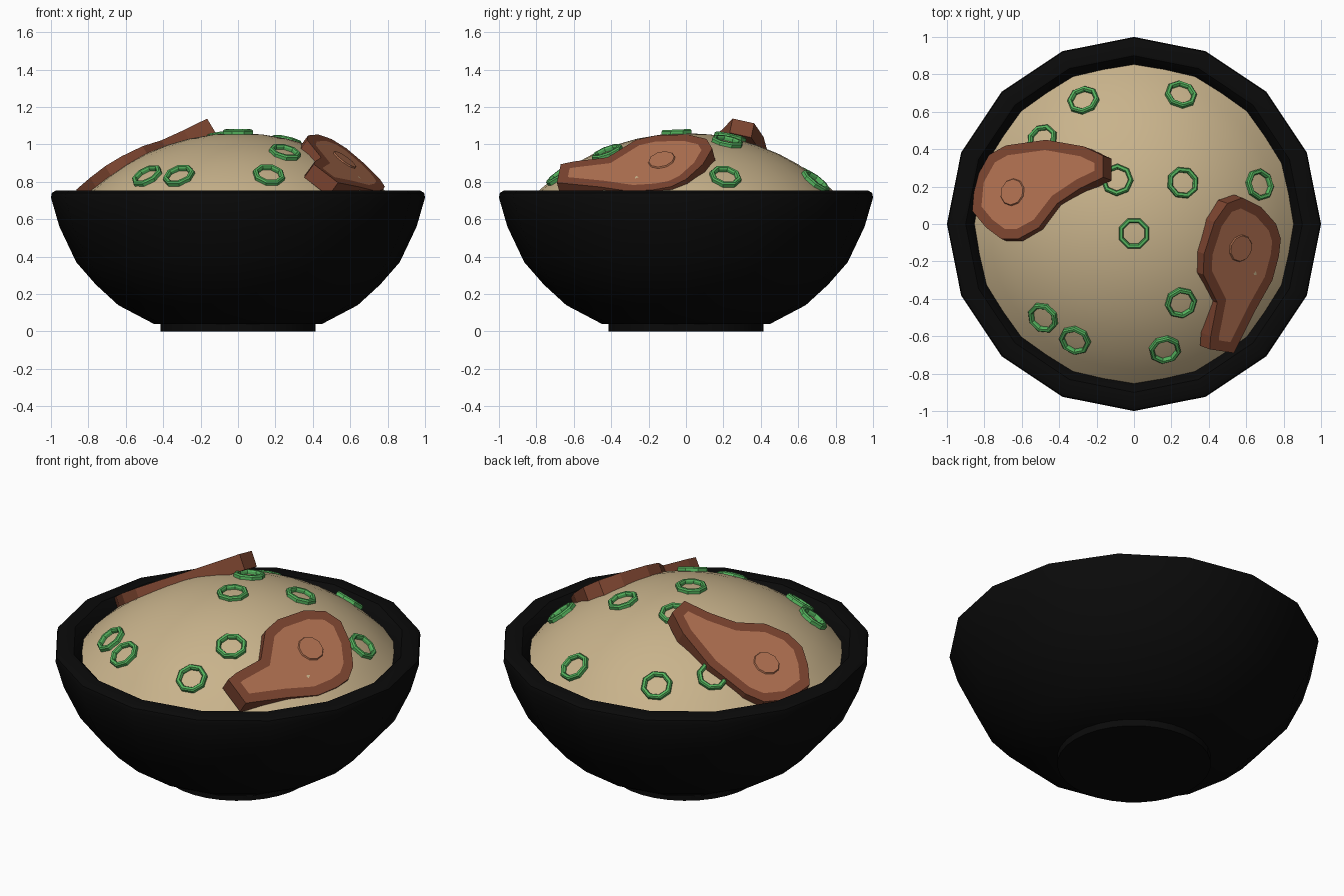
import bpy, bmesh, math
from mathutils import Vector

if "Cube" in bpy.data.objects:
    bpy.data.objects.remove(bpy.data.objects["Cube"])


def mat(name, rgb):
    m = bpy.data.materials.new(name)
    m.diffuse_color = (*rgb, 1)
    m.use_nodes = True
    m.node_tree.nodes["Principled BSDF"].inputs["Base Color"].default_value = m.diffuse_color
    return m


BLACK = mat("black_glaze", (0.003, 0.003, 0.003))
BROTH = mat("tan_filling", (0.58, 0.45, 0.26))
CRUST = mat("brown_crust", (0.20, 0.058, 0.029))
MEAT = mat("light_meat", (0.44, 0.165, 0.082))
GREEN = mat("onion_green", (0.09, 0.45, 0.11))

DOME_TOP, DOME_R = 1.06, 1.16


def dome_z(r):
    return DOME_TOP - DOME_R + math.sqrt(DOME_R ** 2 - r * r)


def finish(name, bm, mats, smooth=None):
    bmesh.ops.recalc_face_normals(bm, faces=bm.faces)
    me = bpy.data.meshes.new(name)
    bm.to_mesh(me)
    bm.free()
    ob = bpy.data.objects.new(name, me)
    bpy.context.collection.objects.link(ob)
    for m in mats:
        me.materials.append(m)
    if smooth:
        bpy.ops.object.select_all(action='DESELECT')
        ob.select_set(True)
        bpy.context.view_layer.objects.active = ob
        bpy.ops.object.shade_smooth_by_angle(angle=math.radians(smooth))
    return ob


def lathe(name, profile, n, material, smooth=None, closed=False, phase=0.0):
    """Revolve (radius, z) points about z; radius 0 becomes a pole."""
    bm = bmesh.new()
    rings = []
    for r, z in profile:
        if r == 0:
            rings.append([bm.verts.new((0, 0, z))] * n)
        else:
            rings.append([bm.verts.new((r * math.cos(2 * math.pi * i / n + phase),
                                        r * math.sin(2 * math.pi * i / n + phase), z))
                          for i in range(n)])
    pairs = list(zip(rings, rings[1:]))
    if closed:
        pairs.append((rings[-1], rings[0]))
    for a, b in pairs:
        for i in range(n):
            j = (i + 1) % n
            vs = list(dict.fromkeys((a[i], a[j], b[j], b[i])))
            bm.faces.new(vs)
    return finish(name, bm, [material], smooth)


# Bowl: outer curve, thick rim and inner wall
lathe("bowl", [(0, 0.04), (0.45, 0.04), (0.64, 0.14), (0.76, 0.25), (0.865, 0.37),
               (0.955, 0.56), (1.0, 0.715), (0.995, 0.74), (0.975, 0.752), (0.90, 0.752),
               (0.87, 0.72), (0.845, 0.67), (0.80, 0.56), (0.62, 0.32), (0, 0.2)],
      16, BLACK, 40)
lathe("foot", [(0, 0), (0.415, 0), (0.415, 0.06), (0, 0.06)], 32, BLACK, 40)

# Domed filling
radii = [0, 0.13, 0.26, 0.38, 0.5, 0.6, 0.7, 0.78, 0.86]
lathe("filling", [(r, dome_z(r)) for r in radii], 32, BROTH, 40)


# Meat slices: outline seen from above, laid on the plane z = z0 + gx*x + gy*y
def slice_of_meat(name, outline, z0, gx, gy, bone, t=0.09):
    bm = bmesh.new()
    nrm = Vector((-gx, -gy, 1)).normalized()
    on = lambda x, y: Vector((x, y, z0 + gx * x + gy * y))
    top = [bm.verts.new(on(x, y)) for x, y in outline]
    low = [bm.verts.new(v.co - nrm * t) for v in top]
    n = len(top)
    face = bm.faces.new(top)
    bm.faces.new(low[::-1])
    for i in range(n):
        j = (i + 1) % n
        bm.faces.new((top[i], low[i], low[j], top[j]))
    bmesh.ops.recalc_face_normals(bm, faces=bm.faces)
    # lighter centre inset in the crust
    bmesh.ops.inset_region(bm, faces=[face], thickness=0.055, use_even_offset=True)
    face.material_index = 1
    finish(name, bm, [CRUST, MEAT])
    # small round bone plate
    bm = bmesh.new()
    bmesh.ops.create_cone(bm, cap_ends=True, segments=10, radius1=0.075, radius2=0.07, depth=0.008)
    ob = finish(name + "_bone", bm, [MEAT])
    ob.location = on(*bone) + nrm * 0.003
    ob.rotation_euler = nrm.to_track_quat('Z', 'Y').to_euler()


slice_of_meat("right_meat",
              [(0.58, 0.14), (0.68, 0.09), (0.76, 0.0), (0.785, -0.08), (0.775, -0.17),
               (0.74, -0.30), (0.65, -0.46), (0.535, -0.69), (0.405, -0.67), (0.41, -0.60),
               (0.445, -0.42), (0.37, -0.27), (0.375, -0.16), (0.43, 0.01), (0.50, 0.11)],
              1.06 + 0.72 * 0.38 + 0.26 * 0.10, -0.72, 0.26, (0.57, -0.13))
slice_of_meat("left_meat",
              [(-0.165, 0.365), (-0.165, 0.25), (-0.29, 0.19), (-0.41, 0.11), (-0.51, -0.02),
               (-0.62, -0.08), (-0.71, -0.08), (-0.79, -0.02), (-0.865, 0.07), (-0.85, 0.235),
               (-0.775, 0.37), (-0.685, 0.42), (-0.47, 0.45), (-0.27, 0.415)],
              1.145 + 0.6 * 0.16 + 0.22 * 0.23, 0.6, -0.22, (-0.65, 0.17))

# Spring onion rings lying on the dome
spots = [(-0.27, 0.66), (0.25, 0.69), (-0.49, 0.45), (-0.09, 0.235), (0.26, 0.22), (0.67, 0.21),
         (0, -0.05), (0.25, -0.42), (0.165, -0.67), (-0.315, -0.62), (-0.485, -0.50)]
for k, (x, y) in enumerate(spots):
    ob = lathe(f"onion_ring_{k + 1}", [(0.087, -0.025), (0.087, 0.012), (0.08, 0.02), (0.066, 0.02),
                                       (0.06, 0.012), (0.06, -0.025)],
               8, GREEN, closed=True, phase=math.pi / 8)
    z = dome_z(math.hypot(x, y))
    ob.location = (x, y, z)
    normal = Vector((x, y, z - (DOME_TOP - DOME_R)))
    ob.rotation_euler = normal.to_track_quat('Z', 'Y').to_euler()
